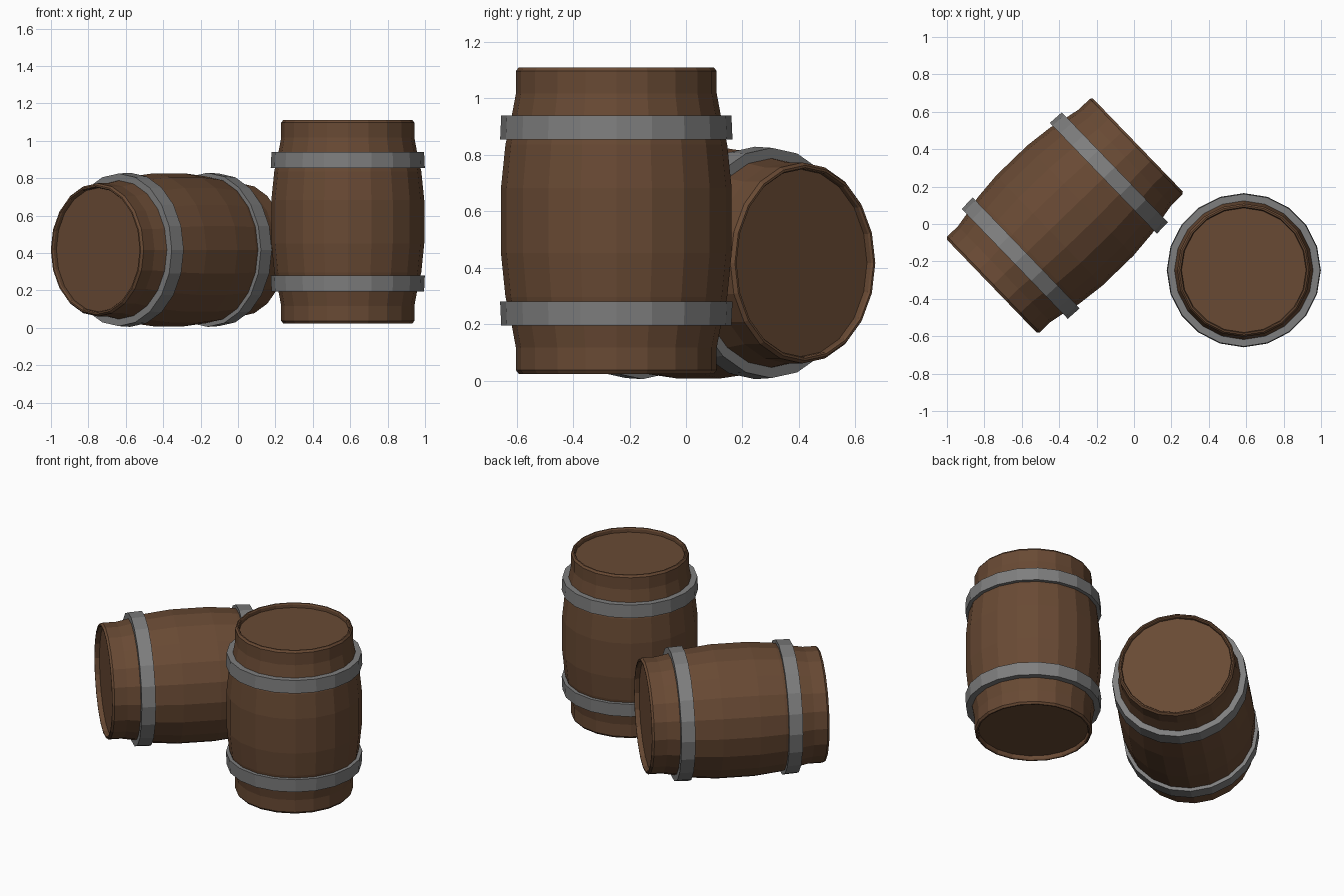
import bpy, bmesh
from math import sin, cos, pi, radians
from mathutils import Matrix

if "Cube" in bpy.data.objects:
    bpy.data.objects.remove(bpy.data.objects["Cube"])

SIDES = 20


def material(name, color):
    m = bpy.data.materials.new(name)
    m.diffuse_color = (*color, 1)
    m.use_nodes = True
    m.node_tree.nodes["Principled BSDF"].inputs["Base Color"].default_value = m.diffuse_color
    return m


wood = material("wood", (0.14, 0.068, 0.034))
iron = material("iron", (0.21, 0.21, 0.21))


def lathe(name, profile, mat, matrix, closed=False):
    """Revolve (radius, z) points about z; cap the ends unless the profile is a loop."""
    bm = bmesh.new()
    rings = [[bm.verts.new((r * cos(2 * pi * i / SIDES), r * sin(2 * pi * i / SIDES), z))
              for i in range(SIDES)] for r, z in profile]
    pairs = list(zip(rings, rings[1:]))
    if closed:
        pairs.append((rings[-1], rings[0]))
    else:
        bm.faces.new(rings[0])
        bm.faces.new(rings[-1])
    for a, b in pairs:
        for i in range(SIDES):
            j = (i + 1) % SIDES
            bm.faces.new((a[i], a[j], b[j], b[i]))
    bmesh.ops.recalc_face_normals(bm, faces=bm.faces)
    me = bpy.data.meshes.new(name)
    bm.to_mesh(me)
    bm.free()
    me.materials.append(mat)
    ob = bpy.data.objects.new(name, me)
    bpy.context.collection.objects.link(ob)
    ob.matrix_world = matrix
    return ob


# Upper half profile from belly to recessed lid, mirrored for the lower half
half = [(0.409, 0.115), (0.393, 0.27), (0.37, 0.375), (0.356, 0.45), (0.356, 0.53),
        (0.346, 0.543), (0.338, 0.543), (0.333, 0.535), (0.333, 0.514)]
body = [(r, -z) for r, z in reversed(half)] + half
# Hoop cross-section, slightly tapered toward the barrel end
hoop = [(0.412, 0.287), (0.408, 0.372), (0.37, 0.372), (0.37, 0.287)]


def barrel(prefix, matrix):
    lathe(prefix + "_staves", body, wood, matrix)
    for label, s in (("upper", 1), ("lower", -1)):
        lathe(f"{prefix}_{label}_hoop", [(r, s * z) for r, z in hoop], iron, matrix, True)


# Upright barrel
barrel("standing_barrel", Matrix.Translation((0.587, -0.247, 0.567)))
# Barrel on its side, turned in plan
barrel("lying_barrel", Matrix.Translation((-0.37, 0.045, 0.417))
       @ Matrix.Rotation(radians(44), 4, 'Z') @ Matrix.Rotation(pi / 2, 4, 'Y'))
